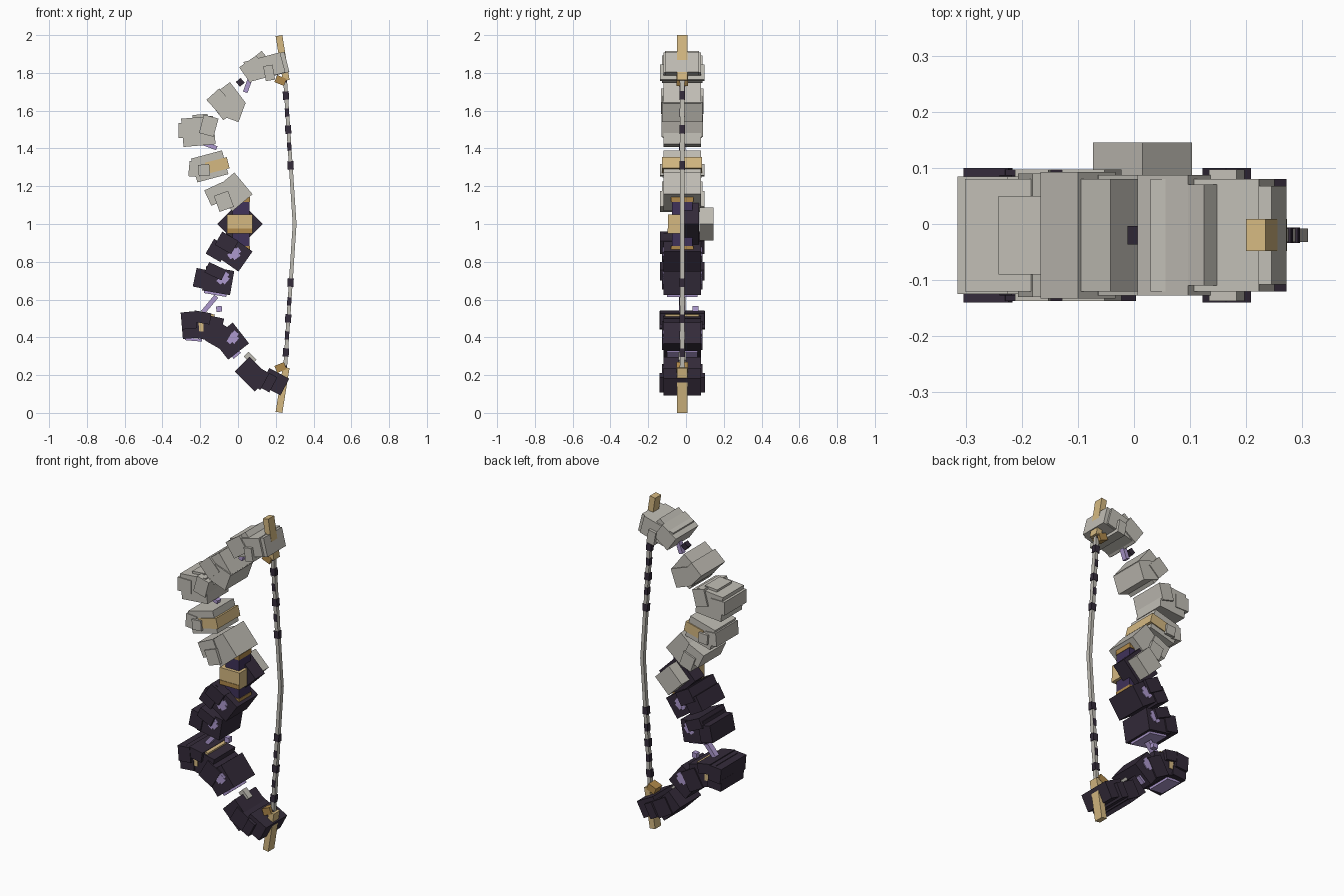
import bpy
import math
from mathutils import Vector

cube = bpy.data.objects.get("Cube")
if cube:
    bpy.data.objects.remove(cube, do_unlink=True)


def material(name, colour):
    mat = bpy.data.materials.new(name)
    mat.use_nodes = True
    mat.diffuse_color = (*colour, 1)
    mat.node_tree.nodes["Principled BSDF"].inputs["Base Color"].default_value = (*colour, 1)
    return mat


STONE = material("pale stone", (.53, .51, .46))
DARK = material("dark violet", (.034, .024, .042))
INDIGO = material("indigo", (.05, .032, .10))
GOLD = material("pale gold", (.66, .48, .22))
AMBER = material("amber", (.43, .25, .07))
LILAC = material("lilac", (.42, .32, .62))

MID = -.02  # the limbs' middle plane


def box(name, x, z, w, h, angle, depth, mat, y=MID):
    """Box turned in the bow's plane; positive angles turn towards +z."""
    bpy.ops.mesh.primitive_cube_add(size=1, location=(x, y, z),
                                    rotation=(0, -math.radians(angle), 0))
    ob = bpy.context.object
    ob.name = name
    ob.scale = (w, depth, h)
    ob.data.materials.append(mat)
    return ob


def beam(name, start, end, width, depth, mat):
    """Square bar between two (x, z) points."""
    a, b = Vector(start), Vector(end)
    d, c = b - a, (a + b) / 2
    angle = math.degrees(math.atan2(d.y, d.x))
    return box(name, c.x, c.y, d.length, width, angle, depth, mat)


def segment(name, mat, core, *lobes):
    """Limb segment: a wide core with overlapping blocks around it."""
    box(name + "_core", *core, .2, mat)
    for i, (*lobe, depth) in enumerate(lobes):
        box(f"{name}_block_{i}", *lobe, depth, mat)


def patch(name, x, z, angle, size=.05):
    """Jagged inlay showing on both faces of a segment."""
    for i, (w, h) in enumerate(((1.4, .6), (.8, 1.2))):
        box(f"{name}_{i}", x, z, size * w, size * h, angle, .208 + i * .002, LILAC)


# Upper limb, from the tip down to the grip
segment("upper_tip", STONE, (.14, 1.83, .2, .11, 15),
        (.08, 1.82, .11, .1, 35, .215),
        (.205, 1.845, .11, .11, 14, .175),
        (.12, 1.86, .08, .08, 40, .18),
        (.165, 1.8, .05, .08, 10, .235))
segment("upper_shoulder", STONE, (-.06, 1.65, .15, .14, 37),
        (-.03, 1.61, .11, .11, -20, .215),
        (-.10, 1.65, .09, .1, 42, .225))
segment("upper_bend", STONE, (-.21, 1.49, .17, .15, 5),
        (-.155, 1.52, .08, .1, -15, .22),
        (-.27, 1.495, .09, .08, 0, .21),
        (-.2, 1.56, .08, .04, 5, .14))
segment("upper_middle", STONE, (-.15, 1.305, .17, .13, 15),
        (-.225, 1.29, .07, .08, -5, .21),
        (-.18, 1.285, .06, .06, 5, .235))
box("upper_middle_band", -.11, 1.31, .12, .06, 14, .212, GOLD)
segment("upper_root", STONE, (-.025, 1.17, .14, .15, 40),
        (-.11, 1.16, .11, .09, 25, .215),
        (-.075, 1.12, .08, .09, 20, .235))

# Lower limb, from the grip down to the tip
segment("lower_root", DARK, (-.03, .85, .17, .13, -35),
        (-.11, .86, .09, .09, -30, .215),
        (-.06, .9, .1, .08, -30, .235))
segment("lower_middle", DARK, (-.105, .70, .15, .13, -10),
        (-.19, .71, .08, .1, -12, .215),
        (-.12, .75, .1, .06, -25, .235))
segment("lower_bend", DARK, (-.18, .455, .19, .13, -12),
        (-.26, .49, .08, .09, 5, .24),
        (-.25, .43, .09, .07, 5, .215),
        (-.19, .505, .09, .06, -10, .235))
segment("lower_shoulder", DARK, (-.04, .38, .14, .14, 38),
        (-.1, .41, .1, .12, -30, .215))
segment("lower_foot", DARK, (.075, .205, .15, .11, -45),
        (.1, .19, .1, .1, -30, .215))
segment("lower_tip", DARK, (.195, .165, .12, .1, -28),
        (.165, .16, .05, .09, -28, .24))

# Lilac inlays, and the gold inlay at the lower bend
patch("root_inlay", -.02, .845, 35)
patch("middle_inlay", -.08, .715, 50)
patch("shoulder_inlay", -.03, .4, 50)
box("middle_inlay_edge", -.12, .634, .12, .02, -10, .16, LILAC)
box("shoulder_inlay_edge", -.01, .31, .05, .02, 40, .16, LILAC)
box("bend_inlay_edge", -.235, .388, .09, .014, -5, .15, LILAC)
box("bend_inlay", -.195, .455, .026, .05, 0, .208, GOLD)
box("bend_band", -.17, .515, .09, .03, -12, .18, GOLD)

# Loose shards between segments
box("upper_shard", .012, 1.75, .033, .033, 40, .033, DARK)
box("upper_sliver", .05, 1.73, .025, .07, -20, .03, LILAC)
box("bend_sliver", -.15, 1.415, .08, .022, -20, .035, LILAC)
box("lower_sliver", -.15, .575, .11, .025, 50, .035, LILAC)
box("lower_shard", -.10, .55, .03, .03, 5, .03, LILAC, y=.05)
box("foot_shard", .065, .29, .06, .035, -45, .04, STONE)

# Grip: core, gold plate, collars and diamond guard
box("grip_core", .015, 1.0, .09, .29, 0, .11, INDIGO)
box("grip_plate", .01, 1.0, .135, .1, 0, .07, GOLD, y=-.06)
box("grip_plate_lip", .01, .963, .132, .026, 0, .004, AMBER, y=-.096)
for label, height in (("upper", 1.13), ("lower", .87)):
    box(label + "_collar", .035, height, .055, .028, 0, .118, AMBER)
box("guard", .01, 1.0, .17, .17, 45, .09, DARK, y=.025)
box("guard_cap", .015, 1.0, .125, .125, 45, .075, STONE, y=.108)

# Nocks, horns and the bowstring, mirrored about the grip
for label, side in (("upper", 1), ("lower", -1)):
    def at(x, rise):
        return (x, 1 + side * rise)

    beam(label + "_nock", at(.217, .997), at(.255, .76), .036, .057, GOLD)
    beam(label + "_nock_mount", at(.2, .77), at(.25, .75), .04, .06, AMBER)
    beam(label + "_string", at(.3, -.005), at(.247, .8), .02, .024, STONE)

    # Dark wrappings along the string
    for i, rise in enumerate((.31, .41, .5, .59, .68, .77)):
        x = .3 - rise * .066
        thick = .022 + .01 * (i % 2 == 0)
        beam(f"{label}_wrapping_{i}", at(x, rise - .022), at(x - .003, rise + .022),
             thick, .027, DARK)
